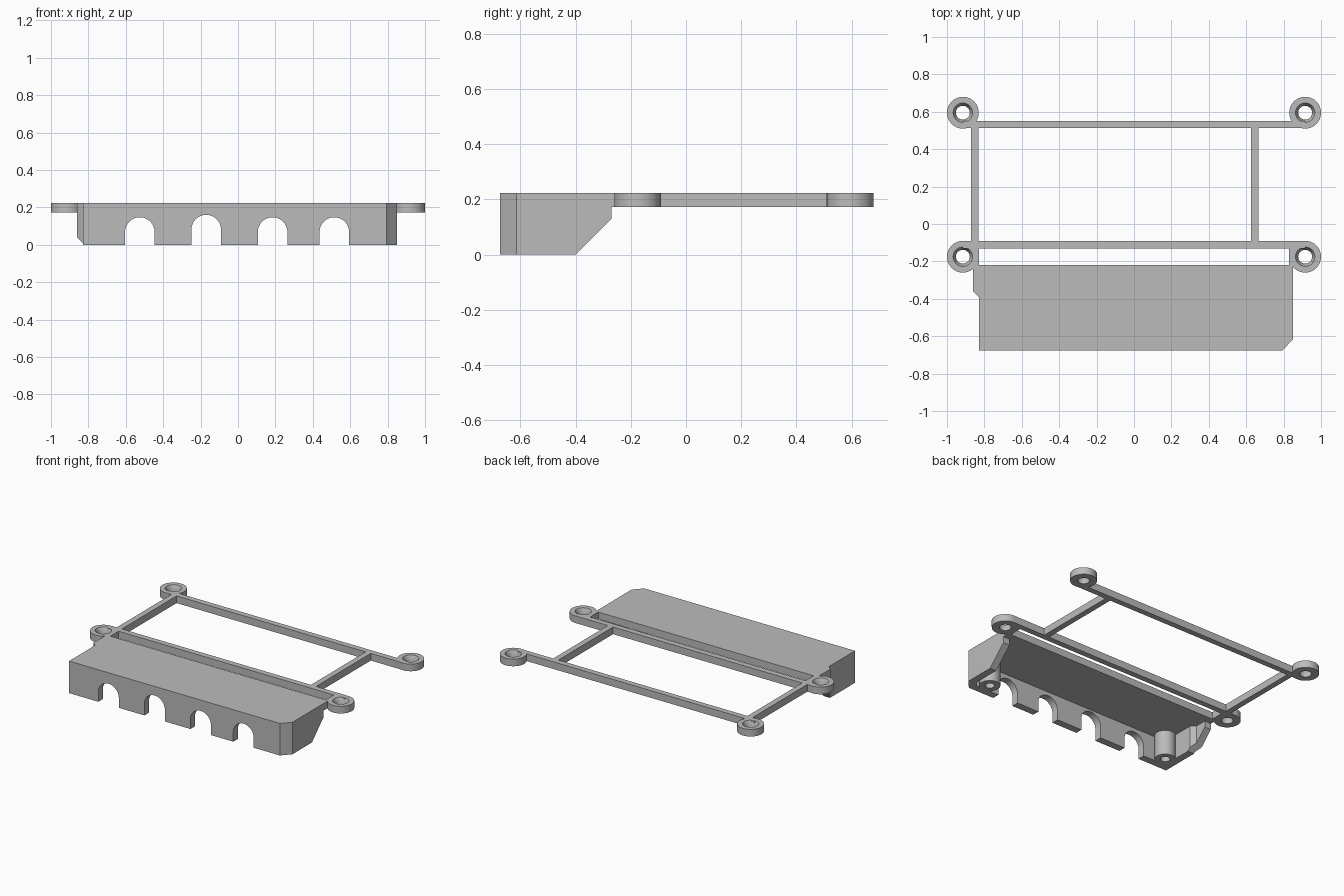
import bpy, bmesh, math
from mathutils import Vector

if "Cube" in bpy.data.objects:
    bpy.data.objects.remove(bpy.data.objects["Cube"], do_unlink=True)

TOP, LOW, WALL = 0.223, 0.173, 0.05

grey = bpy.data.materials.new("plastic_grey")
grey.use_nodes = True
grey.diffuse_color = (0.5, 0.5, 0.5, 1)
grey.node_tree.nodes["Principled BSDF"].inputs["Base Color"].default_value = (0.5, 0.5, 0.5, 1)


def finish(name, bm):
    bmesh.ops.recalc_face_normals(bm, faces=bm.faces)
    mesh = bpy.data.meshes.new(name)
    bm.to_mesh(mesh)
    bm.free()
    ob = bpy.data.objects.new(name, mesh)
    bpy.context.collection.objects.link(ob)
    mesh.materials.append(grey)
    return ob


def prism(name, outline, lo, hi, axis="z"):
    """Extrude a flat outline along one axis."""
    place = {"x": lambda a, b: (lo, a, b),
             "y": lambda a, b: (a, lo, b),
             "z": lambda a, b: (a, b, lo)}[axis]
    bm = bmesh.new()
    face = bm.faces.new([bm.verts.new(place(a, b)) for a, b in outline])
    new = bmesh.ops.extrude_face_region(bm, geom=[face])["geom"]
    step = Vector([hi - lo if axis == k else 0 for k in "xyz"])
    bmesh.ops.translate(bm, vec=step, verts=[v for v in new if isinstance(v, bmesh.types.BMVert)])
    return finish(name, bm)


def box(name, x0, x1, y0, y1, z0=LOW, z1=TOP):
    return prism(name, [(x0, y0), (x1, y0), (x1, y1), (x0, y1)], z0, z1)


def lathe(name, profile, x, y, closed, steps=40):
    """Revolve a radius/height profile about a vertical axis."""
    bm = bmesh.new()
    rings = []
    for r, z in profile:
        if r == 0:
            rings.append([bm.verts.new((x, y, z))] * steps)
        else:
            rings.append([bm.verts.new((x + r * math.cos(math.tau * i / steps),
                                        y + r * math.sin(math.tau * i / steps), z))
                          for i in range(steps)])
    pairs = list(zip(rings, rings[1:]))
    if closed:
        pairs.append((rings[-1], rings[0]))
    for a, b in pairs:
        for i in range(steps):
            j = (i + 1) % steps
            bm.faces.new(list(dict.fromkeys((a[i], a[j], b[j], b[i]))))
    return finish(name, bm)


def cut(ob, cutter):
    mod = ob.modifiers.new("cut", "BOOLEAN")
    mod.operation = "DIFFERENCE"
    mod.solver = "EXACT"
    mod.object = cutter
    bpy.context.view_layer.objects.active = ob
    bpy.ops.object.modifier_apply(modifier=mod.name)
    bpy.data.objects.remove(cutter, do_unlink=True)


def smooth(ob):
    bpy.ops.object.select_all(action="DESELECT")
    ob.select_set(True)
    bpy.context.view_layer.objects.active = ob
    bpy.ops.object.shade_smooth_by_angle(angle=math.radians(30))


# Cover: solid block with a stepped right side and one clipped corner
cover = prism("cover", [(-0.83, -0.675), (0.795, -0.675), (0.85, -0.615), (0.85, -0.22),
                        (-0.86, -0.22), (-0.86, -0.36), (-0.83, -0.39)], 0, TOP)

# Hollow interior, open below and at the back
cut(cover, prism("cavity", [(-0.83 + WALL, -0.675 + WALL), (0.775, -0.675 + WALL),
                            (0.85 - WALL, -0.595), (0.85 - WALL, -0.1), (-0.86 + WALL, -0.1),
                            (-0.86 + WALL, -0.35), (-0.83 + WALL, -0.38)], -0.1, LOW))

# Sloped rear edge of the side walls
cut(cover, prism("slope", [(-0.5, -0.1), (-0.27, 0.13), (-0.27, LOW), (-0.1, LOW), (-0.1, -0.1)],
                 -1.2, 1.2, "x"))

# Arched cable openings in the front wall
for cx, peak in ((-0.525, 0.147), (-0.17, 0.16), (0.185, 0.147), (0.515, 0.147)):
    r = 0.079
    arc = [(cx + r * math.cos(math.pi * i / 24), peak - r + r * math.sin(math.pi * i / 24))
           for i in range(25)]
    cut(cover, prism("arch", arc + [(cx - r, -0.1), (cx + r, -0.1)], -0.8, -0.6, "y"))
smooth(cover)

# Screw posts with blind holes inside the front corners
for side, px in (("right", -0.735), ("left", 0.71)):
    smooth(lathe("screw_post_" + side,
                 [(0, LOW + 0.01), (0.066, LOW + 0.01), (0.066, 0), (0.03, 0), (0.03, 0.13), (0, 0.13)],
                 px, -0.57, False))

# Countersunk mounting rings
for side, x in (("right", -0.915), ("left", 0.915)):
    for end, y in (("front", -0.175), ("back", 0.595)):
        smooth(lathe(f"mount_ring_{end}_{side}",
                     [(0.085, LOW), (0.085, TOP), (0.052, TOP), (0.037, 0.195), (0.037, LOW)],
                     x, y, True))

# Frame bars between the rings
box("front_bar", -0.915, 0.915, -0.13, -0.09)
box("back_bar", -0.915, 0.915, 0.512, 0.552)
box("right_bar", -0.872, -0.832, -0.1, 0.52)
box("left_bar", 0.625, 0.665, -0.1, 0.52)

# Webs joining the cover to the front rings
for side, x0, x1 in (("right", -0.86, -0.83), ("left", 0.83, 0.86)):
    box("web_" + side, x0, x1, -0.23, -0.12)
